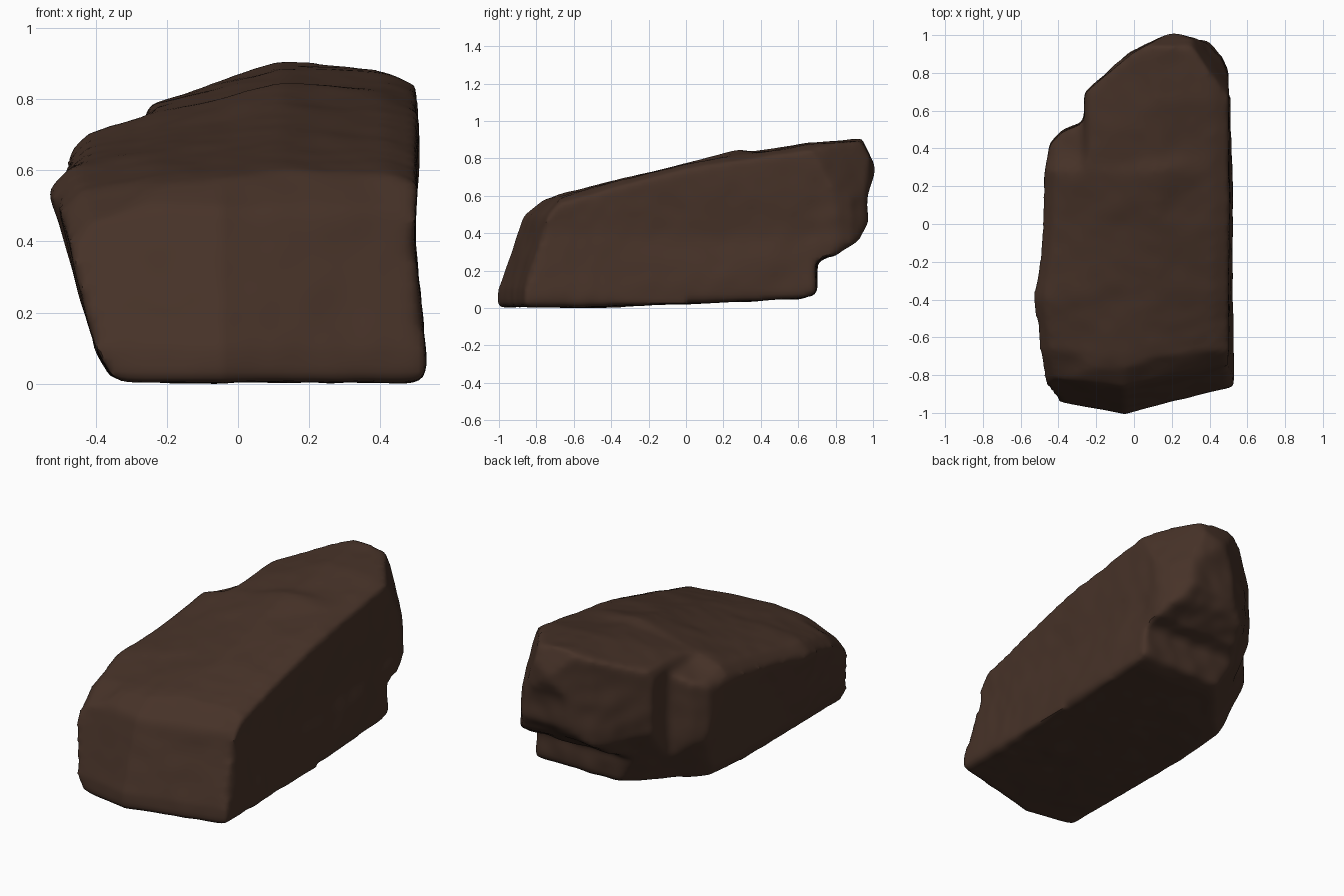
import bpy, bmesh
from mathutils import Vector, noise

cube = bpy.data.objects.get("Cube")
if cube:
    bpy.data.objects.remove(cube, do_unlink=True)


def loft(name, rings):
    """Closed solid from matching rings of points."""
    bm = bmesh.new()
    loops = [[bm.verts.new(p) for p in ring] for ring in rings]
    for a, b in zip(loops, loops[1:]):
        for i in range(len(a)):
            j = (i + 1) % len(a)
            bm.faces.new((a[i], a[j], b[j], b[i]))
    bm.faces.new(loops[0])
    bm.faces.new(loops[-1])
    bmesh.ops.recalc_face_normals(bm, faces=bm.faces)
    mesh = bpy.data.meshes.new(name)
    bm.to_mesh(mesh)
    bm.free()
    ob = bpy.data.objects.new(name, mesh)
    bpy.context.collection.objects.link(ob)
    return ob


def chip(name, point, normal):
    """Block whose lower face lies on the plane to be broken off."""
    square = [(-1, -1), (1, -1), (1, 1), (-1, 1)]
    ob = loft(name, [[(x, y, z) for x, y in square] for z in (0, 1)])
    ob.location = point
    ob.rotation_mode = 'QUATERNION'
    ob.rotation_quaternion = Vector(normal).to_track_quat('Z', 'Y')
    return ob


def clamp(v):
    return max(0.0, min(1.0, v))


# Cross-sections: y, left x, left z, ledge z, slab z, crown z, right z
SECTIONS = [
    (-1.1, -.45, .28, .44, .46, .53, .53),
    (-.7, -.50, .48, .57, .58, .61, .60),
    (-.4, -.53, .54, .63, .63, .67, .67),
    (0, -.48, .60, .69, .70, .77, .77),
    (.28, -.48, .64, .75, .76, .845, .815),
    (.36, -.48, .61, .72, .77, .835, .825),
    (.65, -.48, .56, .70, .78, .88, .87),
    (1.1, -.48, .56, .70, .78, .92, .90),
]


def section(y, xl, zl, za, zb, zm, zr):
    outline = [(-.34, -.02), (-.4, .1), (xl, zl), (xl + .06, zl + .06),
               (-.27, za), (-.25, zb), (.12, zm), (.42, zr),
               (.505, zr - .03), (.495, .4), (.53, .05), (.51, -.02)]
    return [(x, y, z) for x, z in outline]


rock = loft("rock", [section(*s) for s in SECTIONS])

# Plan outline with the notched, pointed back
PLAN = [(-.6, -1.2), (.54, -1.2), (.515, .3), (.505, .78), (.46, .88),
        (.39, .96), (.2, 1.02), (.12, .98), (-.02, .9), (-.27, .69),
        (-.26, .54), (-.38, .49), (-.45, .42), (-.5, .1), (-.6, -.2)]
# Side outline with the sloping front and undercut back
SIDE = [(-1.01, 0), (-1, .1), (-.87, .49), (-.73, .605), (-.6, .66), (-.5, 1),
        (.92, 1), (.95, .88), (1.02, .75), (.97, .62), (.97, .46), (.92, .37),
        (.8, .28), (.7, .25), (.69, .07), (.6, .05), (0, .02), (-.4, .005)]
cutters = [
    loft("plan_cutter", [[(x, y, z) for x, y in PLAN] for z in (-.3, 1.2)]),
    loft("side_cutter", [[(x, y, z) for y, z in SIDE] for x in (-.8, .8)]),
    chip("back_top_chip", (.5, .7, .8), (.54, .36, .18)),
    chip("back_under_chip", (-.4, .23, 0), (-.132, .12, -.089)),
]
for c in cutters:
    c.hide_render = True
    mod = rock.modifiers.new(c.name, 'BOOLEAN')
    mod.operation = 'DIFFERENCE' if "chip" in c.name else 'INTERSECT'
    mod.solver = 'EXACT'
    mod.object = c

# Even mesh with worn edges
remesh = rock.modifiers.new("remesh", 'REMESH')
remesh.mode = 'VOXEL'
remesh.voxel_size = .02
smooth = rock.modifiers.new("wear", 'SMOOTH')
smooth.factor = .5
smooth.iterations = 9

bpy.context.view_layer.update()
graph = bpy.context.evaluated_depsgraph_get()
mesh = bpy.data.meshes.new_from_object(rock.evaluated_get(graph))
rock.modifiers.clear()
rock.data = mesh
mesh.name = "rock"
for c in cutters:
    bpy.data.objects.remove(c, do_unlink=True)

# Swept-back front corners and uneven stone surface
normals = [v.normal.copy() for v in mesh.vertices]
for v, n in zip(mesh.vertices, normals):
    p = v.co.copy()
    sweep = .14 * clamp((p.x + .05) / .56) + .06 * clamp((-.05 - p.x) / .35)
    rough = .008 + .012 * clamp((p.y - .5) / .3) * clamp((.75 - p.z) / .2)
    bump = noise.noise(p * 4) + .4 * noise.noise(p * 10 + Vector((3, 1, 7)))
    v.co = p + n * bump * rough
    v.co.y += sweep * clamp((-p.y - .4) / .5)

# Rest on the ground
floor = min(v.co.z for v in mesh.vertices)
for v in mesh.vertices:
    v.co.z -= floor

# Dark brown stone
colour = (.062, .032, .021, 1)
stone = bpy.data.materials.new("dark_brown_stone")
stone.use_nodes = True
stone.diffuse_color = colour
bsdf = next(n for n in stone.node_tree.nodes if n.type == 'BSDF_PRINCIPLED')
bsdf.inputs["Base Color"].default_value = colour
bsdf.inputs["Roughness"].default_value = .9
mesh.materials.clear()
mesh.materials.append(stone)
for p in mesh.polygons:
    p.material_index = 0

bpy.ops.object.select_all(action='DESELECT')
rock.select_set(True)
bpy.context.view_layer.objects.active = rock
bpy.ops.object.shade_smooth_by_angle(angle=.7)
